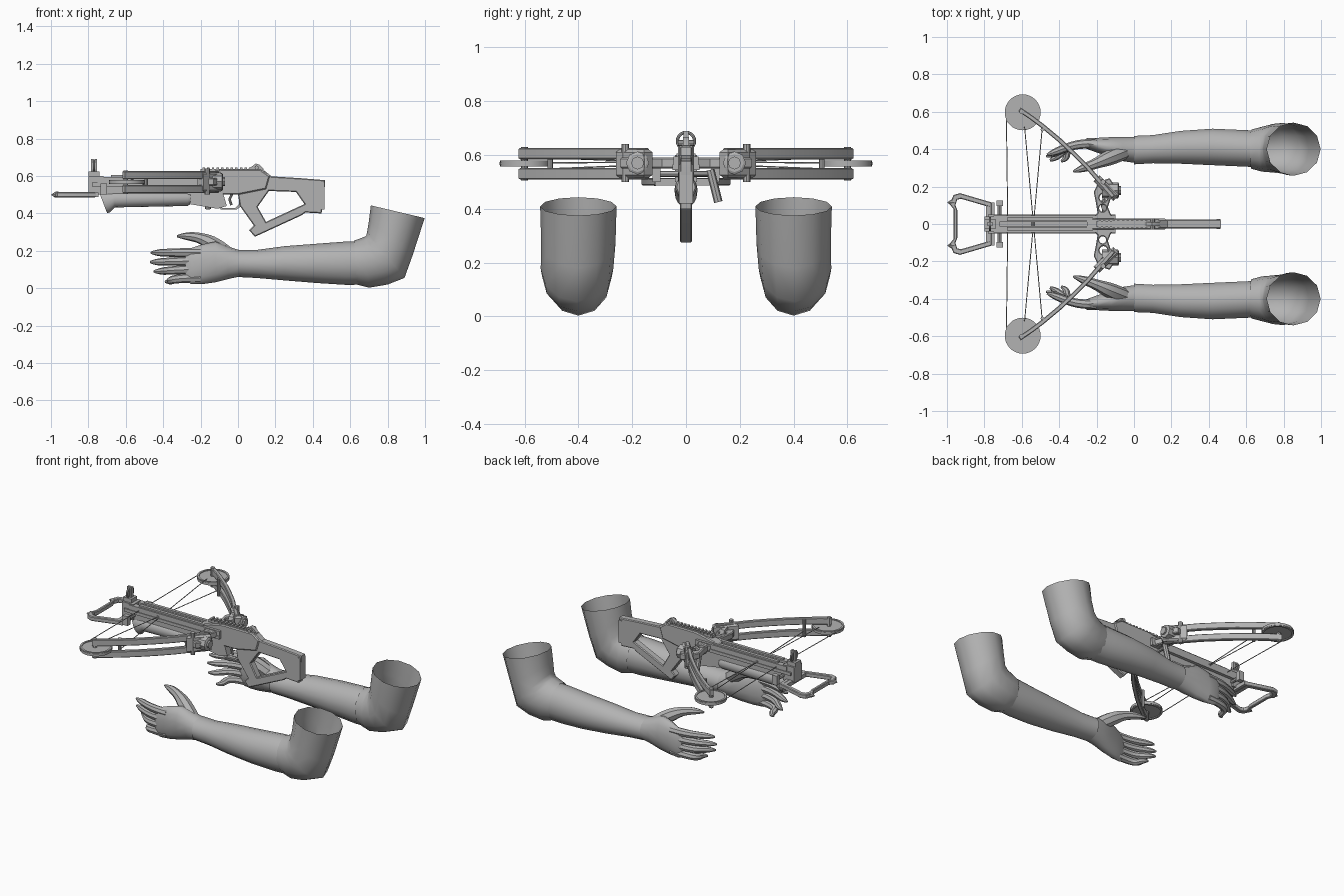
import bpy, bmesh
from math import sin, cos, pi, radians
from mathutils import Vector, Matrix

cube = bpy.data.objects.get("Cube")
if cube:
    bpy.data.objects.remove(cube)

grey = bpy.data.materials.new("plain grey")
grey.use_nodes = True
grey.diffuse_color = (0.45, 0.45, 0.45, 1)
grey.node_tree.nodes["Principled BSDF"].inputs["Base Color"].default_value = (0.45, 0.45, 0.45, 1)


def finish(name, mesh, mirror=False, angle=35):
    mesh.name = name
    mesh.materials.clear()
    mesh.materials.append(grey)
    ob = bpy.data.objects.new(name, mesh)
    bpy.context.collection.objects.link(ob)
    if mirror:
        mod = ob.modifiers.new("mirror", 'MIRROR')
        mod.use_axis = (False, True, False)
        mod.use_mirror_merge = False
    bpy.ops.object.select_all(action='DESELECT')
    ob.select_set(True)
    bpy.context.view_layer.objects.active = ob
    bpy.ops.object.shade_smooth_by_angle(angle=radians(angle))
    return ob


def from_curve(name, curve, matrix, mirror):
    temp = bpy.data.objects.new("temp", curve)
    bpy.context.collection.objects.link(temp)
    graph = bpy.context.evaluated_depsgraph_get()
    mesh = bpy.data.meshes.new_from_object(temp.evaluated_get(graph))
    mesh.transform(matrix)
    bpy.data.objects.remove(temp)
    return finish(name, mesh, mirror)


def plate(name, loops, half, level=0, upright=True, mirror=False, bevel=0):
    """Filled outline with holes; upright lies in xz, otherwise in xy."""
    curve = bpy.data.curves.new(name, 'CURVE')
    curve.dimensions, curve.fill_mode = '2D', 'BOTH'
    curve.extrude, curve.bevel_depth, curve.bevel_resolution = half - bevel, bevel, 0
    curve.offset = -bevel
    for loop in loops:
        spline = curve.splines.new('POLY')
        spline.points.add(len(loop) - 1)
        for point, (a, b) in zip(spline.points, loop):
            point.co = (a, b, 0, 1)
        spline.use_cyclic_u = True
    shift = Vector((0, level, 0) if upright else (0, 0, level))
    turn = Matrix.Rotation(pi / 2, 4, 'X') if upright else Matrix()
    return from_curve(name, curve, Matrix.Translation(shift) @ turn, mirror)


def tube(name, path, radii, mirror=False, closed=False, smooth=False):
    curve = bpy.data.curves.new(name, 'CURVE')
    curve.dimensions = '3D'
    curve.bevel_depth, curve.bevel_resolution = 1, 2
    curve.use_fill_caps = True
    spline = curve.splines.new('NURBS' if smooth else 'POLY')
    spline.points.add(len(path) - 1)
    if not isinstance(radii, (list, tuple)):
        radii = [radii] * len(path)
    for point, co, r in zip(spline.points, path, radii):
        point.co, point.radius = (*co, 1), r
    spline.use_cyclic_u = closed
    if smooth:
        spline.use_endpoint_u, spline.order_u, spline.resolution_u = True, 3, 4
    return from_curve(name, curve, Matrix(), mirror)


def loft(name, sections, sides=14, caps=False, mirror=False):
    """Rings given by their low and high xz points, y centre and y radius."""
    bm = bmesh.new()
    rings = []
    for x0, z0, x1, z1, y, ry in sections:
        ring = []
        for i in range(sides):
            a = 2 * pi * i / sides
            t = 0.5 + 0.5 * cos(a)
            ring.append(bm.verts.new((x0 + (x1 - x0) * t, y + ry * sin(a), z0 + (z1 - z0) * t)))
        rings.append(ring)
    for r, s in zip(rings, rings[1:]):
        for i in range(sides):
            j = (i + 1) % sides
            bm.faces.new((r[i], r[j], s[j], s[i]))
    if caps:
        bm.faces.new(rings[0])
        bm.faces.new(rings[-1])
    bmesh.ops.recalc_face_normals(bm, faces=bm.faces)
    mesh = bpy.data.meshes.new(name)
    bm.to_mesh(mesh)
    bm.free()
    return finish(name, mesh, mirror, 60)


def box(name, xs, ys, zs, mirror=False):
    loop = [(xs[0], zs[0]), (xs[1], zs[0]), (xs[1], zs[1]), (xs[0], zs[1])]
    return plate(name, [loop], (ys[1] - ys[0]) / 2, (ys[0] + ys[1]) / 2, mirror=mirror)


def circle(x, y, r, n=24):
    return [(x + r * cos(2 * pi * i / n), y + r * sin(2 * pi * i / n)) for i in range(n)]


def strip(path, width):
    """Outline of a band following a plan path."""
    left, right = [], []
    for i, p in enumerate(path):
        d = Vector(path[min(i + 1, len(path) - 1)]) - Vector(path[max(i - 1, 0)])
        n = Vector((-d.y, d.x)).normalized() * width / 2
        left.append(tuple(Vector(p) + n))
        right.append(tuple(Vector(p) - n))
    return left + right[::-1]


# Arms: sleeve, forearm, palm, fingers
loft("sleeve", [(.635, .02, .62, .255, .40, .105), (.70, .003, .67, .272, .40, .12),
                (.80, .02, .685, .28, .405, .13), (.89, .055, .69, .30, .405, .135),
                (.935, .18, .70, .36, .40, .138), (.998, .375, .71, .443, .40, .142)],
     sides=12, mirror=True)
loft("forearm", [(.0, .06, .0, .205, .395, .078), (.10, .055, .10, .205, .40, .077),
                 (.25, .042, .25, .225, .41, .09), (.42, .028, .42, .238, .412, .1),
                 (.58, .018, .58, .25, .405, .1), (.70, .02, .68, .25, .4, .1)], mirror=True)
loft("palm", [(.02, .065, .02, .20, .395, .072), (-.05, .05, -.06, .225, .40, .066),
              (-.12, .032, -.12, .25, .41, .056), (-.19, .022, -.19, .235, .42, .042),
              (-.25, .022, -.25, .215, .43, .03), (-.28, .04, -.28, .20, .43, .015)],
     caps=True, mirror=True)
fingers = {"index_finger": (.19, .19, -.465, .37), "middle_finger": (.145, .14, -.47, .36),
           "ring_finger": (.1, .09, -.45, .34), "little_finger": (.055, .035, -.39, .335)}
for name, (z0, z1, tip, y) in fingers.items():
    tube(name, [(-.2, .43, z0), (-.28, .43, z0), (-.36, .41, (z0 + z1) / 2),
                (tip + .03, y + .01, z1), (tip, y, z1)],
         [.026, .025, .022, .019, .006], mirror=True, smooth=True)
tube("thumb", [(-.04, .39, .17), (-.12, .36, .23), (-.2, .325, .27), (-.28, .295, .28),
               (-.325, .28, .278)], [.04, .046, .028, .022, .006], mirror=True, smooth=True)

# Stock with open shoulder frame and pistol grip
plate("stock", [[(-.10, .50), (-.09, .63), (.14, .63), (.18, .598), (.34, .588), (.465, .578),
                 (.465, .55), (.447, .40), (.36, .405), (.34, .39), (.09, .275), (.06, .31),
                 (.085, .335), (.01, .44), (.0, .50)],
                [(.105, .435), (.165, .52), (.31, .515), (.355, .45), (.15, .355)]],
      .023, bevel=.005)
box("butt_pad", (.44, .462), (-.026, .026), (.42, .565))
plate("receiver", [[(-.25, .5), (-.25, .6), (-.09, .635), (.12, .635), (.17, .6), (.15, .53),
                    (.0, .5)]], .03, bevel=.006)
plate("magazine_block", [[(-.26, .45), (-.26, .51), (-.08, .51), (-.06, .44), (-.11, .425)]], .024)
plate("trigger_guard", [[(-.11, .51), (-.11, .44), (-.09, .42), (-.01, .42), (.02, .44), (.02, .51)],
                        [(-.10, .50), (-.10, .445), (-.085, .43), (-.015, .43), (.005, .45),
                         (.005, .50)]], .012)
tube("trigger", [(-.03, 0, .51), (-.045, 0, .475), (-.035, 0, .445)], .007)

# Scope rail with teeth, rear sight
box("top_rail", (-.2, .13), (-.015, .015), (.62, .637))
for i in range(12):
    box("rail_tooth", (-.19 + i * .025, -.177 + i * .025), (-.02, .02), (.632, .645))
plate("rear_sight", [[(.05, .635), (.08, .655), (.095, .667), (.115, .66), (.14, .635)]], .012)
tube("sight_knob", [(.1, -.03, .645), (.1, .03, .645)], .011)

# Barrel, bolt channel and fore grip
box("barrel_body", (-.77, -.08), (-.03, .03), (.5, .57))
box("barrel_deck", (-.78, -.1), (-.05, .05), (.545, .565))
box("bolt_rail", (-.75, -.1), (.012, .046), (.56, .595), mirror=True)
box("bolt_rail_cap", (-.68, -.22), (.015, .035), (.59, .605), mirror=True)
loft("fore_grip", [(-.70, .402, -.745, .52, 0, .036), (-.685, .405, -.70, .52, 0, .042),
                   (-.66, .432, -.66, .52, 0, .042), (-.27, .44, -.27, .52, 0, .04),
                   (-.255, .45, -.255, .51, 0, .034)], sides=16, caps=True)
box("muzzle_block", (-.80, -.72), (-.04, .04), (.5, .6))
tube("muzzle_peg", [(-.72, .03, .53), (-.72, .11, .53)], .011, mirror=True)
box("muzzle_bracket", (-.735, -.70), (.095, .125), (.5, .56), mirror=True)

# Front sight ring on a post
plate("sight_post", [[(-.785, .58), (-.785, .69), (-.772, .69), (-.772, .62), (-.765, .62),
                      (-.765, .69), (-.753, .69), (-.753, .58)]], .009)
ring = [(-.77, .032 * cos(i * pi / 10), .652 + .032 * sin(i * pi / 10)) for i in range(20)]
tube("sight_ring", ring, .006, closed=True)
box("sight_base", (-.80, -.74), (-.028, .028), (.595, .625))

# Foot stirrup
outer = [(-.76, .115), (-.93, .165), (-.965, .155), (-.985, .105), (-.965, .08)]
inner = [(-.77, .09), (-.925, .135), (-.945, .13), (-.955, .10), (-.945, .075)]
flip = lambda pts: [(x, -y) for x, y in reversed(pts)]
plate("stirrup", [outer + flip(outer), inner + flip(inner)], .014, .5, upright=False, bevel=.004)
box("stirrup_mount", (-.79, -.745), (-.115, .115), (.487, .513))
tube("stirrup_spike", [(-.96, .115, .5), (-.975, .115, .5), (-.998, .115, .5)],
     [.016, .016, .002], mirror=True)

# Riser with lightening holes and limb pockets
plate("riser", [[(-.23, .02), (-.195, .06), (-.205, .12), (-.215, .17), (-.19, .225), (-.13, .245),
                 (-.10, .2), (-.12, .15), (-.14, .09), (-.11, .02)],
                circle(-.168, .085, .019, 12), circle(-.163, .14, .022, 12),
                circle(-.155, .195, .018, 12)], .02, .57, upright=False, mirror=True, bevel=.005)
plate("limb_pocket", [strip([(-.095, .14), (-.2, .245)], .045)], .052, .568, upright=False,
      mirror=True, bevel=.01)
tube("pivot_disc", [(-.17, .18, .57), (-.085, .18, .57), (-.08, .18, .57)], [.043, .043, .034],
     mirror=True)
tube("pivot_bolt", [(-.1, .18, .57), (-.07, .18, .57)], .024, mirror=True)
tube("pocket_screw", [(-.165, .225, .5), (-.165, .225, .64)], .014, mirror=True)

# Split limbs, wheels and axles
limb = [(-.11, .145), (-.19, .235), (-.25, .305), (-.32, .375), (-.40, .45), (-.49, .525),
        (-.55, .57), (-.612, .612)]
for name, z in (("upper_limb", .605), ("lower_limb", .53)):
    plate(name, [strip(limb, .024)], .021, z, upright=False, mirror=True, bevel=.004)
plate("wheel", [circle(-.595, .597, .096, 32)], .006, .568, upright=False, mirror=True)
plate("wheel_rim", [circle(-.595, .597, .094, 32), circle(-.595, .597, .082, 32)], .011, .568,
      upright=False, mirror=True)
tube("axle", [(-.6, .6, .505), (-.6, .6, .63)], .013, mirror=True)
tube("limb_damper", [(-.49, .505, .51), (-.49, .505, .625)], .01, mirror=True)

# String and crossing cables
tube("bow_string", [(-.682, .56, .57), (-.675, 0, .575), (-.682, -.56, .57)], .0025)
for s in (1, -1):
    tube("cable", [(-.585, s * .52, .59), (-.49, -s * .52, .548)], .0025)
tube("cable_slide", [(-.54, -.05, .572), (-.54, .05, .572)], .008)

# Side lever hanging on the left
tube("lever_arm", [(-.16, .02, .53), (-.16, .095, .53)], .01)
tube("side_lever", [(-.16, .09, .545), (-.16, .12, .425)], .016)
